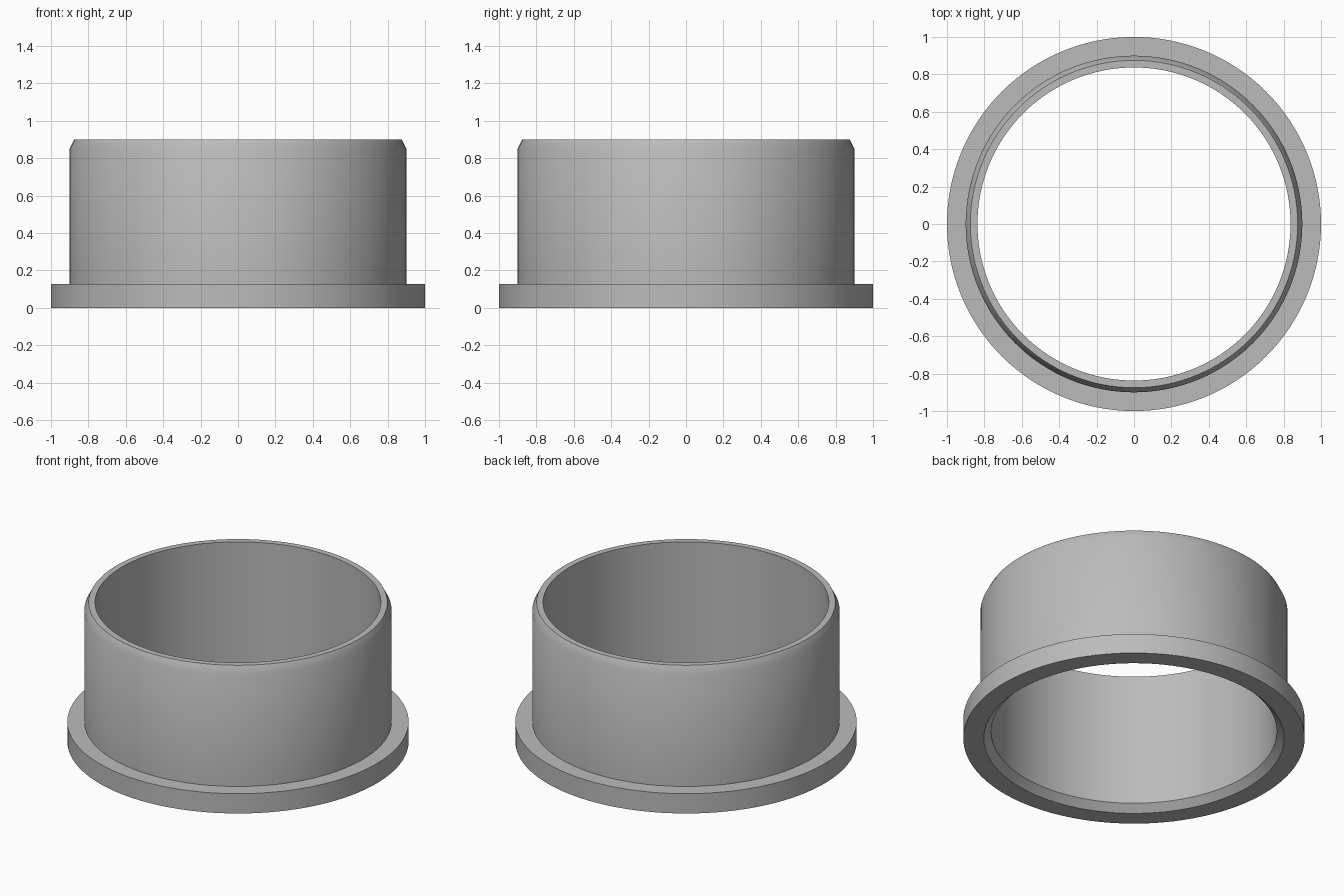
import bpy
import bmesh
import math

cube = bpy.data.objects.get("Cube")
if cube:
    bpy.data.objects.remove(cube, do_unlink=True)

SEGMENTS = 128

# Single plain grey material
grey = bpy.data.materials.new("plain grey")
grey.use_nodes = True
colour = (0.5, 0.5, 0.5, 1)
grey.diffuse_color = colour
grey.node_tree.nodes["Principled BSDF"].inputs["Base Color"].default_value = colour

# Closed cross-section of the bushing: (radius, height)
profile = [
    (0.88, 0), (1, 0), (1, 0.128),      # flange
    (0.9, 0.128), (0.9, 0.85),          # outer wall
    (0.875, 0.9), (0.837, 0.9),         # chamfered rim
    (0.837, 0.044),                     # bore, with lead-in chamfer
]


def lathe(name, section, material):
    """Revolve a closed section around the z axis."""
    bm = bmesh.new()
    rings = []
    for i in range(SEGMENTS):
        a = math.tau * i / SEGMENTS
        rings.append([bm.verts.new((r * math.cos(a), r * math.sin(a), z))
                      for r, z in section])
    for i, ring in enumerate(rings):
        after = rings[(i + 1) % SEGMENTS]
        for j in range(len(section)):
            k = (j + 1) % len(section)
            bm.faces.new((ring[j], after[j], after[k], ring[k]))
    bmesh.ops.recalc_face_normals(bm, faces=bm.faces)
    mesh = bpy.data.meshes.new(name)
    bm.to_mesh(mesh)
    bm.free()
    mesh.materials.append(material)
    obj = bpy.data.objects.new(name, mesh)
    bpy.context.collection.objects.link(obj)
    return obj


# Flanged sleeve, smooth around with crisp edges
bushing = lathe("flanged_bushing", profile, grey)
bpy.ops.object.select_all(action='DESELECT')
bushing.select_set(True)
bpy.context.view_layer.objects.active = bushing
bpy.ops.object.shade_smooth_by_angle(angle=math.radians(30))
